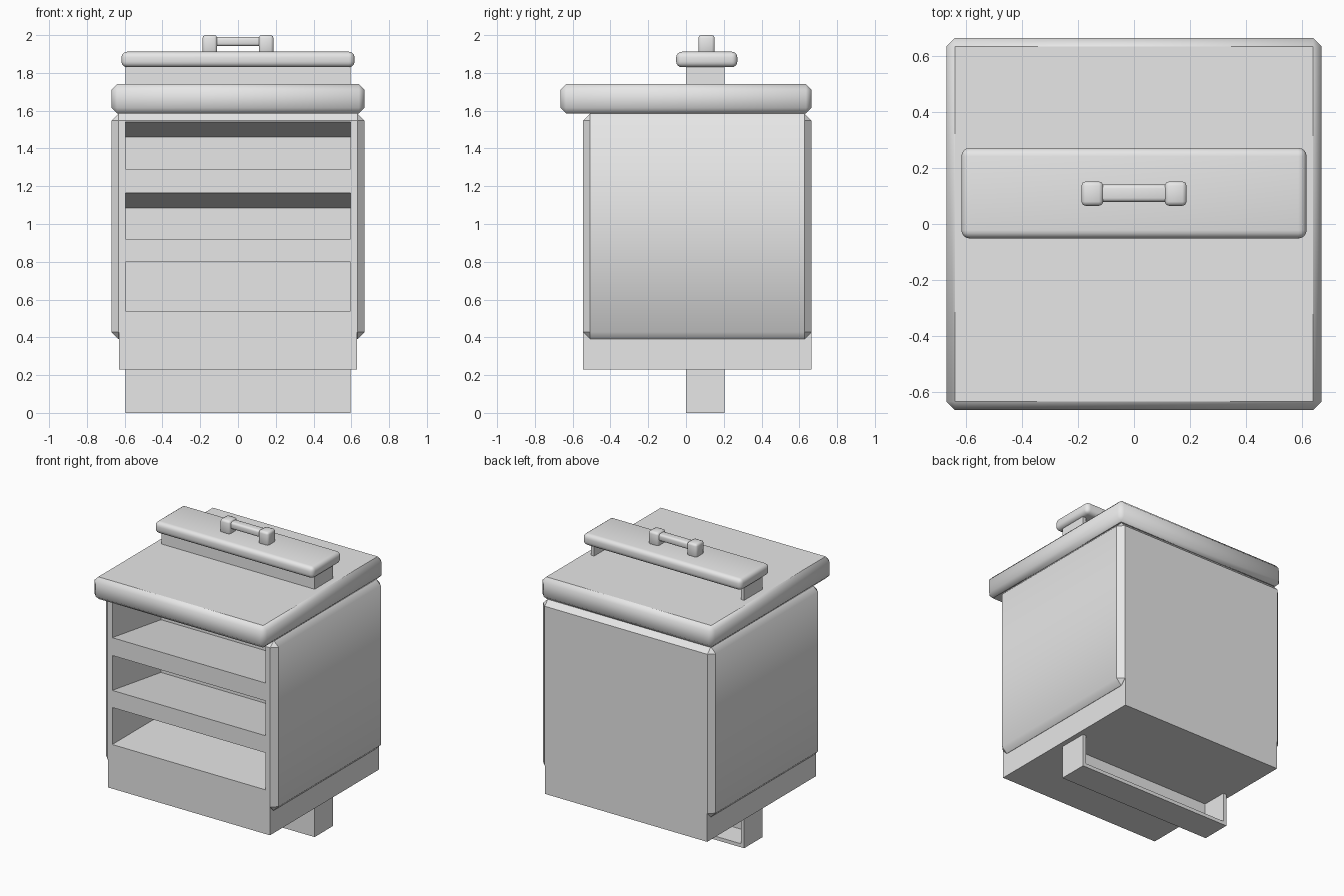
import bpy
import bmesh
import math
from mathutils import Matrix

if "Cube" in bpy.data.objects:
    bpy.data.objects.remove(bpy.data.objects["Cube"])

grey = bpy.data.materials.new("plain_grey")
grey.use_nodes = True
GREY = (0.8, 0.8, 0.8, 1)
grey.diffuse_color = GREY
grey.node_tree.nodes["Principled BSDF"].inputs["Base Color"].default_value = GREY


def box(name, x, y, z, bevel=0.0, segments=1, keep_bottom=False):
    """Box from (low, high) ranges, with optional bevelled edges."""
    bm = bmesh.new()
    bmesh.ops.create_cube(bm, size=1)
    for v in bm.verts:
        for axis, (low, high) in enumerate((x, y, z)):
            v.co[axis] = low if v.co[axis] < 0 else high
    if bevel:
        edges = [e for e in bm.edges
                 if not (keep_bottom and all(v.co.z == z[0] for v in e.verts))]
        bmesh.ops.bevel(bm, geom=edges, offset=bevel, segments=segments,
                        profile=0.5, affect='EDGES')
    mesh = bpy.data.meshes.new(name)
    bm.to_mesh(mesh)
    bm.free()
    mesh.materials.append(grey)
    obj = bpy.data.objects.new(name, mesh)
    bpy.context.collection.objects.link(obj)
    return obj


def activate(obj):
    bpy.ops.object.select_all(action='DESELECT')
    obj.select_set(True)
    bpy.context.view_layer.objects.active = obj


def smooth(obj, degrees):
    activate(obj)
    bpy.ops.object.shade_smooth_by_angle(angle=math.radians(degrees))


def combine(obj, other, operation):
    """Apply a boolean and discard the helper."""
    activate(obj)
    mod = obj.modifiers.new(operation, 'BOOLEAN')
    mod.operation = operation
    mod.solver = 'EXACT'
    mod.object = other
    bpy.ops.object.modifier_apply(modifier=mod.name)
    bpy.data.objects.remove(other)


# Cabinet: chamfered upper case over a straight plinth
cabinet = box("cabinet", (-0.67, 0.67), (-0.545, 0.665), (0.39, 1.585), bevel=0.038)
combine(cabinet, box("plinth", (-0.63, 0.63), (-0.545, 0.665), (0.23, 1.2)), 'UNION')

# Open shelves: the upper two slope down towards the back
for floor, ceiling, drop in ((1.29, 1.54, 0.08), (0.92, 1.165, 0.08), (0.54, 0.80, 0)):
    front, back = -0.545, -0.005
    slot = box("slot_cutter", (-0.595, 0.595), (front - 0.1, back), (floor, ceiling))
    slot.hide_render = True
    for v in slot.data.vertices:
        v.co.z -= drop * (v.co.y - front) / (back - front)
    combine(cabinet, slot, 'DIFFERENCE')

# Side panels blend softly into their top and bottom chamfers
for face in cabinet.data.polygons:
    n = face.normal
    face.use_smooth = abs(n.x) > 0.3 and abs(n.y) < 0.3 and abs(face.center.x) > 0.635

# Worktop
worktop = box("worktop", (-0.67, 0.67), (-0.665, 0.665), (1.585, 1.74), bevel=0.03)
for face in worktop.data.polygons:
    face.use_smooth = abs(face.normal.z) < 0.9

# Open-backed upright frame: rising above the worktop and reaching the ground
T = 0.025
for label, low, high in (("foot", 0, 0.24), ("riser", 1.73, 1.835)):
    box(label + "_front", (-0.595, 0.595), (0, T), (low, high))
    for side, sign in (("right", -1), ("left", 1)):
        x = sorted((sign * 0.595, sign * (0.595 - T)))
        box(f"{label}_{side}_end", x, (0, 0.205), (low, high))
box("foot_base", (-0.595, 0.595), (0, 0.205), (0, T))

# Rounded cap
cap = box("cap", (-0.617, 0.617), (-0.052, 0.272), (1.83, 1.912),
          bevel=0.03, segments=4, keep_bottom=True)
smooth(cap, 35)

# Handle: two rounded posts and a bar
for side, sign in (("right", -1), ("left", 1)):
    post = box("handle_post_" + side, sorted((sign * 0.11, sign * 0.188)),
               (0.065, 0.152), (1.9, 2.0), bevel=0.015, segments=2)
    smooth(post, 50)
bar = box("handle_bar", (-0.13, 0.13), (0.079, 0.141), (1.942, 1.99),
          bevel=0.014, segments=3)
smooth(bar, 50)
